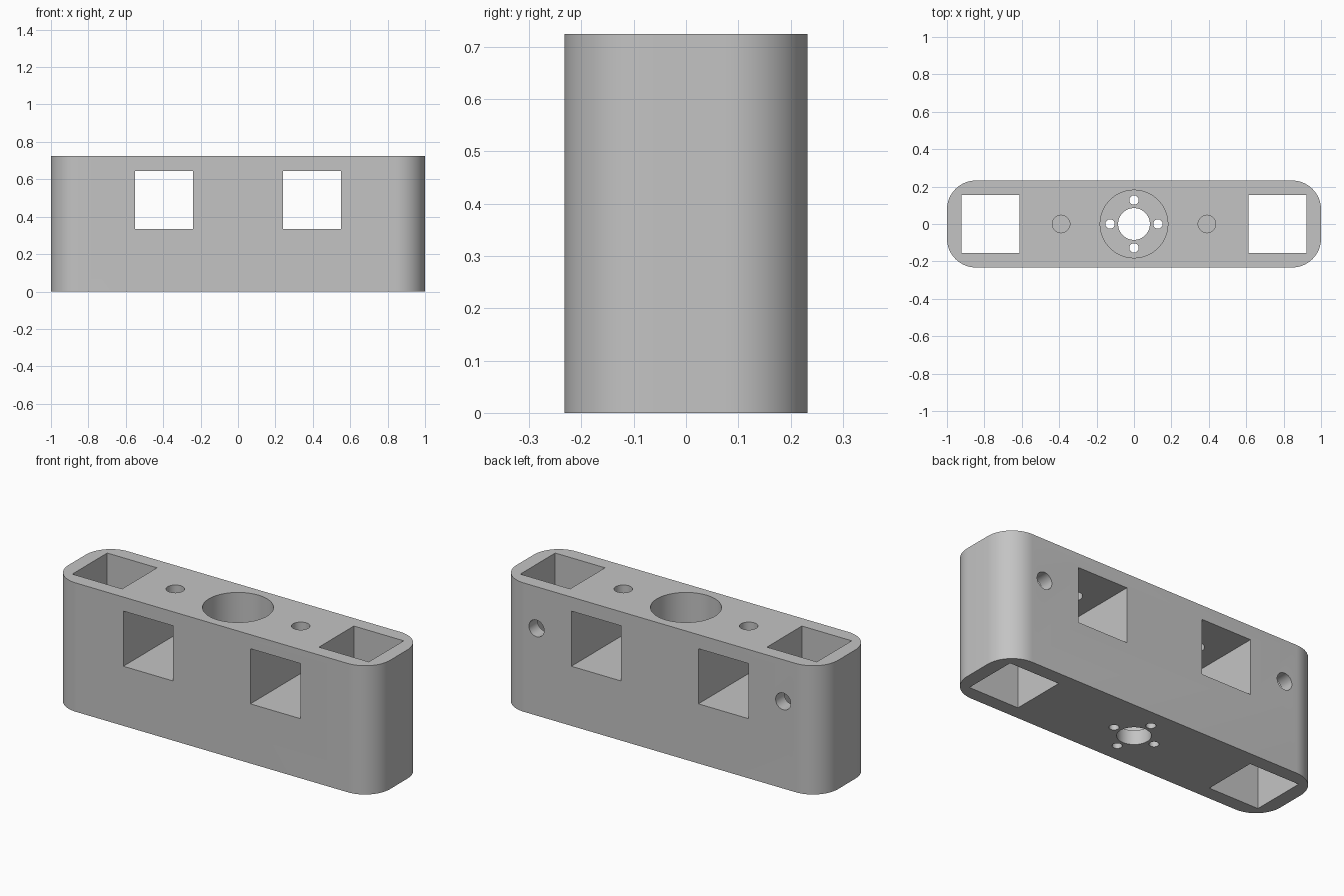
import bpy, bmesh, math
from mathutils import Matrix

if "Cube" in bpy.data.objects:
    bpy.data.objects.remove(bpy.data.objects["Cube"])

LENGTH, DEPTH, HEIGHT = 2.0, 0.465, 0.724
CORNER = 0.155
SQUARE = 0.31           # side of the square sockets
WINDOW_X, WINDOW_Z = 0.395, 0.49
SOCKET_X = 0.767
FLOOR = 0.08            # floor left under the central bore

grey = bpy.data.materials.new("grey")
grey.diffuse_color = (0.55, 0.55, 0.55, 1)
grey.use_nodes = True
grey.node_tree.nodes["Principled BSDF"].inputs["Base Color"].default_value = grey.diffuse_color


def new_object(name, bm):
    mesh = bpy.data.meshes.new(name)
    bm.normal_update()
    bm.to_mesh(mesh)
    bm.free()
    obj = bpy.data.objects.new(name, mesh)
    bpy.context.collection.objects.link(obj)
    mesh.materials.append(grey)
    return obj


def box(name, size, centre):
    bm = bmesh.new()
    bmesh.ops.create_cube(bm, size=1, matrix=Matrix.Translation(centre) @ Matrix.Diagonal((*size, 1)))
    return new_object(name, bm)


def cylinder(name, radius, length, centre, along_y=False, sides=48):
    turn = Matrix.Rotation(math.pi / 2 if along_y else 0, 4, 'X')
    bm = bmesh.new()
    bmesh.ops.create_cone(bm, cap_ends=True, segments=sides, radius1=radius, radius2=radius,
                          depth=length, matrix=Matrix.Translation(centre) @ turn)
    return new_object(name, bm)


# Block with rounded upright corners
bm = bmesh.new()
outline = []
for k, (sx, sy) in enumerate([(1, 1), (-1, 1), (-1, -1), (1, -1)]):
    for i in range(17):
        a = (k + i / 16) * math.pi / 2
        outline.append(bm.verts.new((sx * (LENGTH / 2 - CORNER) + CORNER * math.cos(a),
                                     sy * (DEPTH / 2 - CORNER) + CORNER * math.sin(a), 0)))
base = bm.faces.new(outline)
top = bmesh.ops.extrude_face_region(bm, geom=[base])
bmesh.ops.translate(bm, vec=(0, 0, HEIGHT),
                    verts=[v for v in top["geom"] if isinstance(v, bmesh.types.BMVert)])
bmesh.ops.recalc_face_normals(bm, faces=bm.faces)
block = new_object("mounting_block", bm)

cutters = []
for s in (-1, 1):
    # Upright square socket, square window through the depth
    cutters.append(box("socket_cutter", (SQUARE, SQUARE, 2), (s * SOCKET_X, 0, 0.36)))
    cutters.append(box("window_cutter", (SQUARE, 1, SQUARE), (s * WINDOW_X, 0, WINDOW_Z)))
    # Screw holes: from the top into the window, from the back into the socket
    cutters.append(cylinder("top_screw_cutter", 0.047, 0.3, (s * 0.39, 0, HEIGHT)))
    cutters.append(cylinder("back_screw_cutter", 0.047, 0.3, (s * SOCKET_X, DEPTH / 2, WINDOW_Z), True))

# Central bore, shaft hole and ring of four bolt holes
cutters.append(cylinder("bore_cutter", 0.181, 1, (0, 0, FLOOR + 0.5), sides=64))
cutters.append(cylinder("shaft_cutter", 0.085, 0.4, (0, 0, 0)))
for k in range(4):
    a = k * math.pi / 2
    cutters.append(cylinder("bolt_cutter", 0.025, 0.4,
                            (0.128 * math.cos(a), 0.128 * math.sin(a), 0), sides=32))

bpy.context.view_layer.objects.active = block
for cutter in cutters:
    mod = block.modifiers.new("cut", 'BOOLEAN')
    mod.operation, mod.solver, mod.object = 'DIFFERENCE', 'EXACT', cutter
    bpy.ops.object.modifier_apply(modifier=mod.name)
    bpy.data.objects.remove(cutter)

bpy.ops.object.select_all(action='DESELECT')
block.select_set(True)
bpy.ops.object.shade_smooth_by_angle(angle=math.radians(30))
